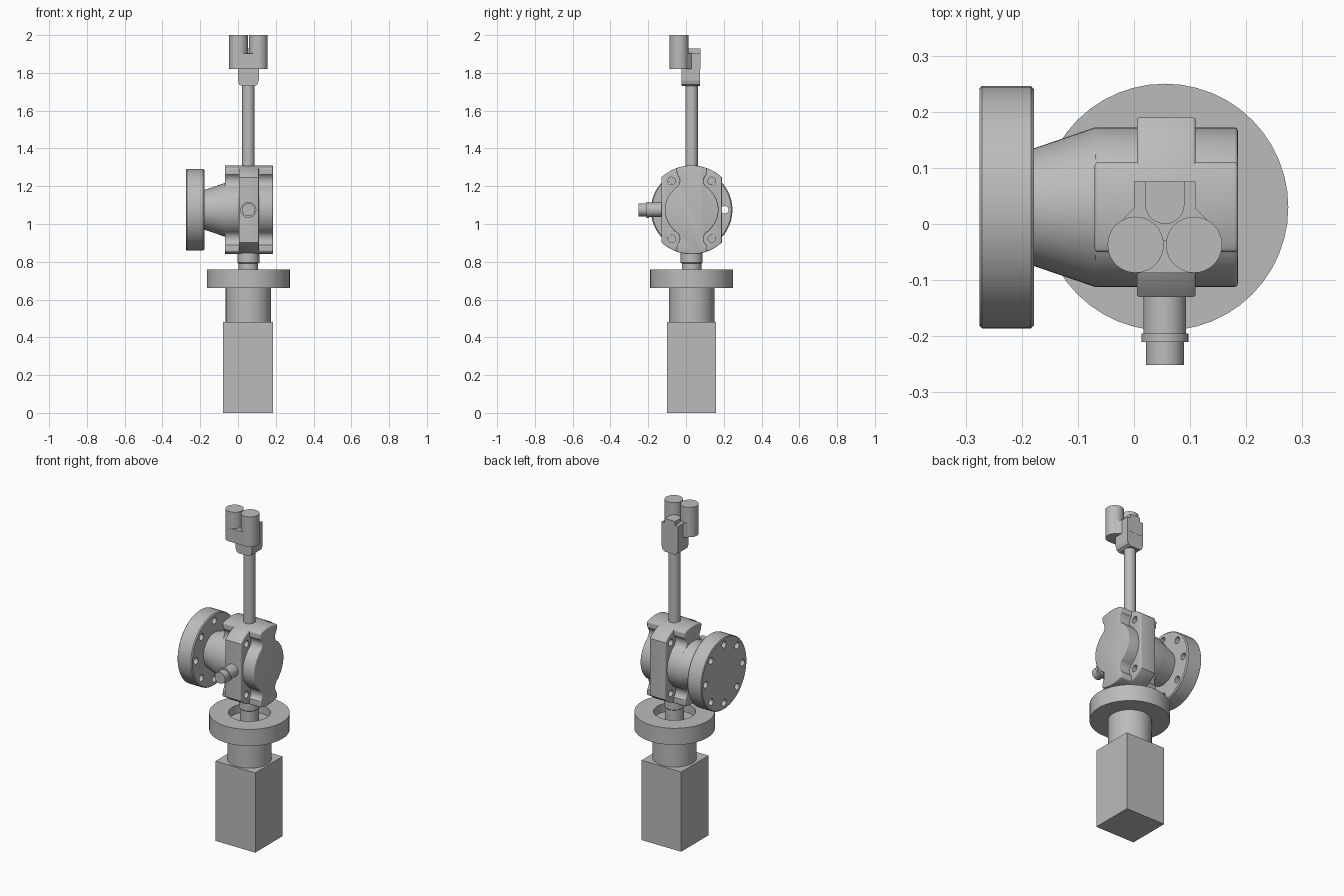
import bpy, bmesh, math

cube = bpy.data.objects.get("Cube")
if cube:
    bpy.data.objects.remove(cube, do_unlink=True)

CX, CY, CZ = 0.055, 0.03, 1.075   # stem axis and height of the valve body axis

metal = bpy.data.materials.new("grey metal")
metal.use_nodes = True
GREY = (0.5, 0.5, 0.5, 1)
metal.diffuse_color = GREY
for node in metal.node_tree.nodes:
    if node.type == 'BSDF_PRINCIPLED':
        node.inputs["Base Color"].default_value = GREY


def place(axis, u, v, w):
    """Map profile coordinates u, v and distance w along an axis to space."""
    return {'X': (w, u, v), 'Y': (u, w, v), 'Z': (u, v, w)}[axis]


def finish(name, bm):
    bmesh.ops.recalc_face_normals(bm, faces=bm.faces)
    mesh = bpy.data.meshes.new(name)
    bm.to_mesh(mesh)
    bm.free()
    mesh.materials.append(metal)
    obj = bpy.data.objects.new(name, mesh)
    bpy.context.collection.objects.link(obj)
    return obj


def activate(obj):
    bpy.ops.object.select_all(action='DESELECT')
    obj.select_set(True)
    bpy.context.view_layer.objects.active = obj


def smooth(obj):
    activate(obj)
    bpy.ops.object.shade_smooth_by_angle(angle=math.radians(32))
    return obj


def prism(name, pts, axis, start, end):
    bm = bmesh.new()
    a, b = ([bm.verts.new(place(axis, u, v, w)) for u, v in pts] for w in (start, end))
    bm.faces.new(a)
    bm.faces.new(b)
    for i in range(len(pts)):
        j = (i + 1) % len(pts)
        bm.faces.new((a[i], a[j], b[j], b[i]))
    return finish(name, bm)


def lathe(name, profile, axis, centre, segments=48):
    """Spin (radius, distance) pairs around an axis and close both ends."""
    bm = bmesh.new()
    rings = []
    for r, w in profile:
        ring = []
        for i in range(segments):
            t = 2 * math.pi * i / segments
            ring.append(bm.verts.new(place(axis, centre[0] + r * math.cos(t),
                                           centre[1] + r * math.sin(t), w)))
        rings.append(ring)
    for a, b in zip(rings, rings[1:]):
        for i in range(segments):
            j = (i + 1) % segments
            bm.faces.new((a[i], a[j], b[j], b[i]))
    bm.faces.new(rings[0])
    bm.faces.new(rings[-1])
    return finish(name, bm)


def bevel(obj, width):
    activate(obj)
    mod = obj.modifiers.new("edge_rounding", 'BEVEL')
    mod.width, mod.segments = width, 3
    mod.limit_method, mod.angle_limit = 'ANGLE', math.radians(50)
    bpy.ops.object.modifier_apply(modifier=mod.name)


def drill(obj, centres, radius, start, end):
    """Cut round holes along x through the object."""
    for c in centres:
        cutter = lathe("hole_cutter", [(radius, start), (radius, end)], 'X', c, 20)
        cutter.hide_render = True
        activate(obj)
        mod = obj.modifiers.new("hole", 'BOOLEAN')
        mod.operation, mod.solver, mod.object = 'DIFFERENCE', 'EXACT', cutter
        bpy.ops.object.modifier_apply(modifier=mod.name)
        bpy.data.objects.remove(cutter, do_unlink=True)


def arc(r, first, last, steps, cu=0, cv=0):
    angles = [math.radians(first + (last - first) * i / steps) for i in range(steps + 1)]
    return [(cu + r * math.cos(t), cv + r * math.sin(t)) for t in angles]


def four_way(quarter):
    """Mirror a quarter outline, from the u axis to the v axis, about the body axis."""
    half = quarter + [(-u, v) for u, v in reversed(quarter[:-1])]
    full = half + [(u, -v) for u, v in reversed(half[1:-1])]
    return [(CY + u, CZ + v) for u, v in full]


def box(name, x0, x1, y0, y1, z0, z1):
    return prism(name, [(x0, y0), (x1, y0), (x1, y1), (x0, y1)], 'Z', z0, z1)


# Base block, neck and recessed lower flange
box("base_block", -0.08, 0.185, -0.1, 0.16, 0, 0.48)
stem = (CX, CY)
smooth(lathe("lower_neck", [(0.12, 0.48), (0.12, 0.665)], 'Z', stem))
smooth(lathe("lower_flange", [(0.22, 0.66), (0.22, 0.76), (0.115, 0.76), (0.115, 0.71)],
             'Z', stem))
smooth(lathe("lower_pipe", [(0.052, 0.7), (0.052, 0.79), (0.058, 0.795), (0.058, 0.87)],
             'Z', stem))

# Valve body: round core and two lugs with scallops around the bolts
BOLT = (0.106, 0.153)
outline = (arc(0.142, 0, 36, 6) + arc(0.043, 250, 130, 10, *BOLT) + arc(0.235, 70, 90, 5))
body = prism("valve_body", four_way(outline), 'X', -0.07, 0.185)
bevel(body, 0.006)
smooth(body)

# Clamp plate: flat-sided disc with four bolt holes
side = math.degrees(math.acos(0.16 / 0.235))
plate = prism("clamp_plate", four_way([(0.16, 0)] + arc(0.235, side, 90, 12)),
              'X', 0.005, 0.11)
bevel(plate, 0.006)
bolts = [(CY + a * BOLT[0], CZ + b * BOLT[1]) for a in (-1, 1) for b in (-1, 1)]
drill(plate, bolts, 0.02, -0.1, 0.2)
smooth(plate)

# Tapered hub and side flange with a ring of bolt holes
axis = (CY, CZ)
smooth(lathe("tapered_hub", [(0.105, -0.19), (0.105, -0.178), (0.142, -0.07), (0.142, 0)],
             'X', axis))
flange = lathe("side_flange", [(0.212, -0.275), (0.216, -0.271), (0.216, -0.184),
                               (0.21, -0.178)], 'X', axis)
drill(flange, arc(0.175, 0, 315, 7, *axis), 0.02, -0.3, -0.15)
smooth(flange)

# Front port with collar
smooth(lathe("front_port", [(0.034, -0.251), (0.034, -0.21), (0.042, -0.21), (0.042, -0.195),
                            (0.038, -0.195), (0.038, -0.1)], 'Y', (CX, CZ), 32))

# Upper stem
smooth(lathe("upper_stem", [(0.033, 1.28), (0.033, 1.75)], 'Z', stem, 32))

# Head: chamfered collar block, flared bracket and rounded tab
half = [(0.035, 1.73), (0.048, 1.738), (0.055, 1.76), (0.055, 1.83)]
collar = [(CX + u, z) for u, z in half] + [(CX - u, z) for u, z in reversed(half)]
prism("head_collar", collar, 'Y', -0.024, 0.075)
half = [(0.075, -0.03), (0.075, 0.008), (0.055, 0.028), (0.055, 0.076)]
bracket = [(CX + u, y) for u, y in half] + [(CX - u, y) for u, y in reversed(half)]
prism("head_bracket", bracket, 'Z', 1.82, 1.905)
tab = [(CX + 0.035, 0.076)] + [(CX - 0.035, 0.076)] + arc(0.035, 180, 360, 14, CX, 0.035)
smooth(prism("head_tab", tab, 'Z', 1.9, 1.93))

# Twin cylinders joined by a low bridge
for label, sx in (("left", 1), ("right", -1)):
    smooth(lathe(label + "_head_cylinder", [(0.05, 1.82), (0.05, 2.0)], 'Z',
                 (CX + sx * 0.052, -0.037)))
box("head_bridge", CX - 0.052, CX + 0.052, -0.087, 0, 1.82, 1.902)
